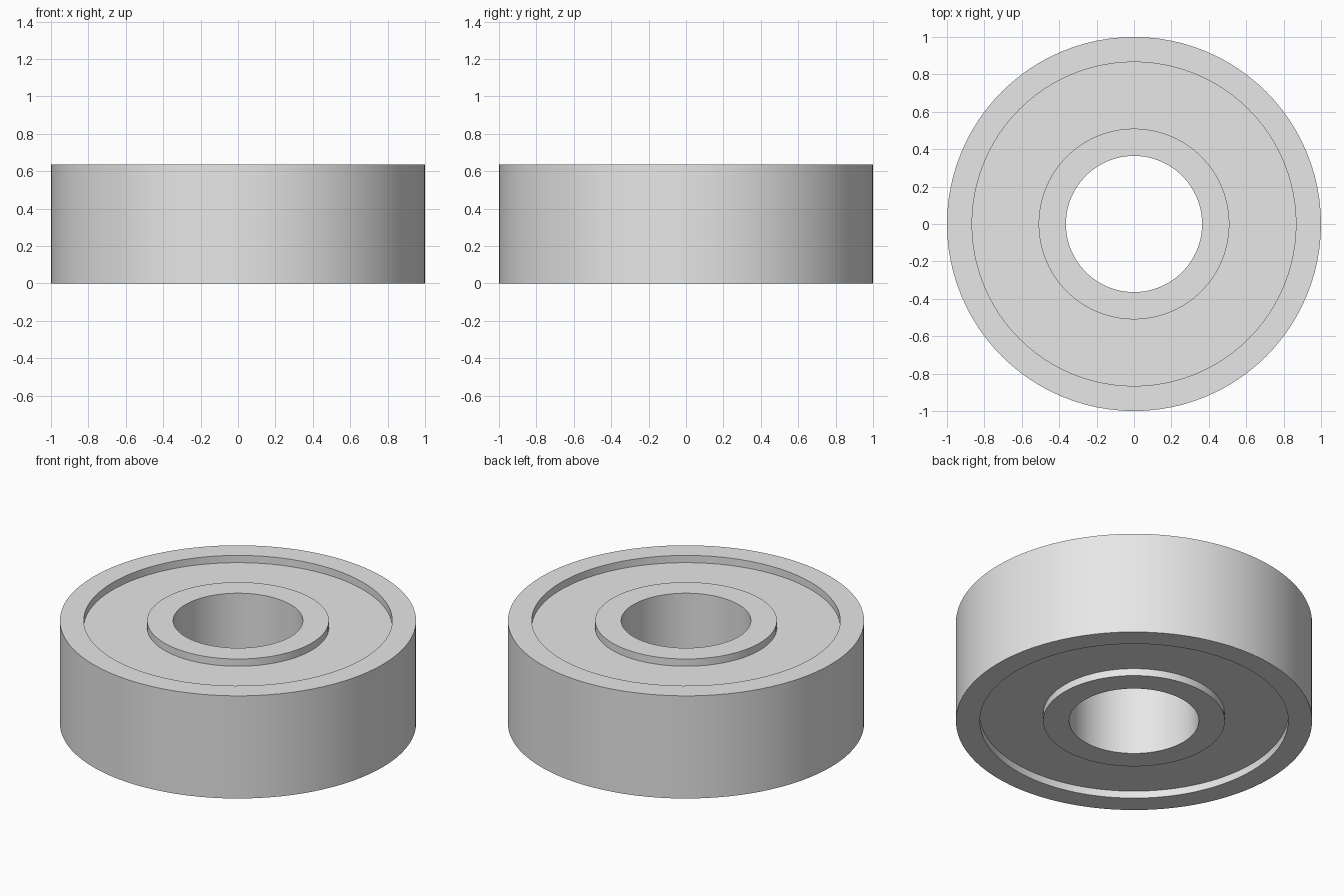
import bpy
import bmesh
import math

cube = bpy.data.objects.get("Cube")
if cube:
    bpy.data.objects.remove(cube, do_unlink=True)

SIDES = 96
HEIGHT = 0.636
RECESS = 0.045

# Single steel colour
steel = bpy.data.materials.new("light grey steel")
steel.use_nodes = True
steel.diffuse_color = (0.8, 0.8, 0.8, 1)
steel.node_tree.nodes["Principled BSDF"].inputs["Base Color"].default_value = (0.8, 0.8, 0.8, 1)


def ring(name, inner, outer, bottom, top):
    """Turn a rectangular section around z into a closed ring."""
    section = [(inner, bottom), (outer, bottom), (outer, top), (inner, top)]
    bm = bmesh.new()
    loops = []
    for i in range(SIDES):
        a = math.tau * i / SIDES
        loops.append([bm.verts.new((r * math.cos(a), r * math.sin(a), z)) for r, z in section])
    for i, here in enumerate(loops):
        there = loops[(i + 1) % SIDES]
        for j in range(len(section)):
            k = (j + 1) % len(section)
            bm.faces.new((here[j], there[j], there[k], here[k]))
    bmesh.ops.recalc_face_normals(bm, faces=bm.faces)
    mesh = bpy.data.meshes.new(name)
    bm.to_mesh(mesh)
    bm.free()
    mesh.materials.append(steel)
    obj = bpy.data.objects.new(name, mesh)
    bpy.context.collection.objects.link(obj)
    bpy.ops.object.select_all(action='DESELECT')
    obj.select_set(True)
    bpy.context.view_layer.objects.active = obj
    bpy.ops.object.shade_smooth_by_angle(angle=math.radians(30))
    return obj


# Outer race, inner race around the bore, and the recessed shield between them
ring("outer_race", 0.866, 1.0, 0, HEIGHT)
ring("inner_race", 0.364, 0.51, 0, HEIGHT)
ring("shield", 0.505, 0.87, RECESS, HEIGHT - RECESS)
